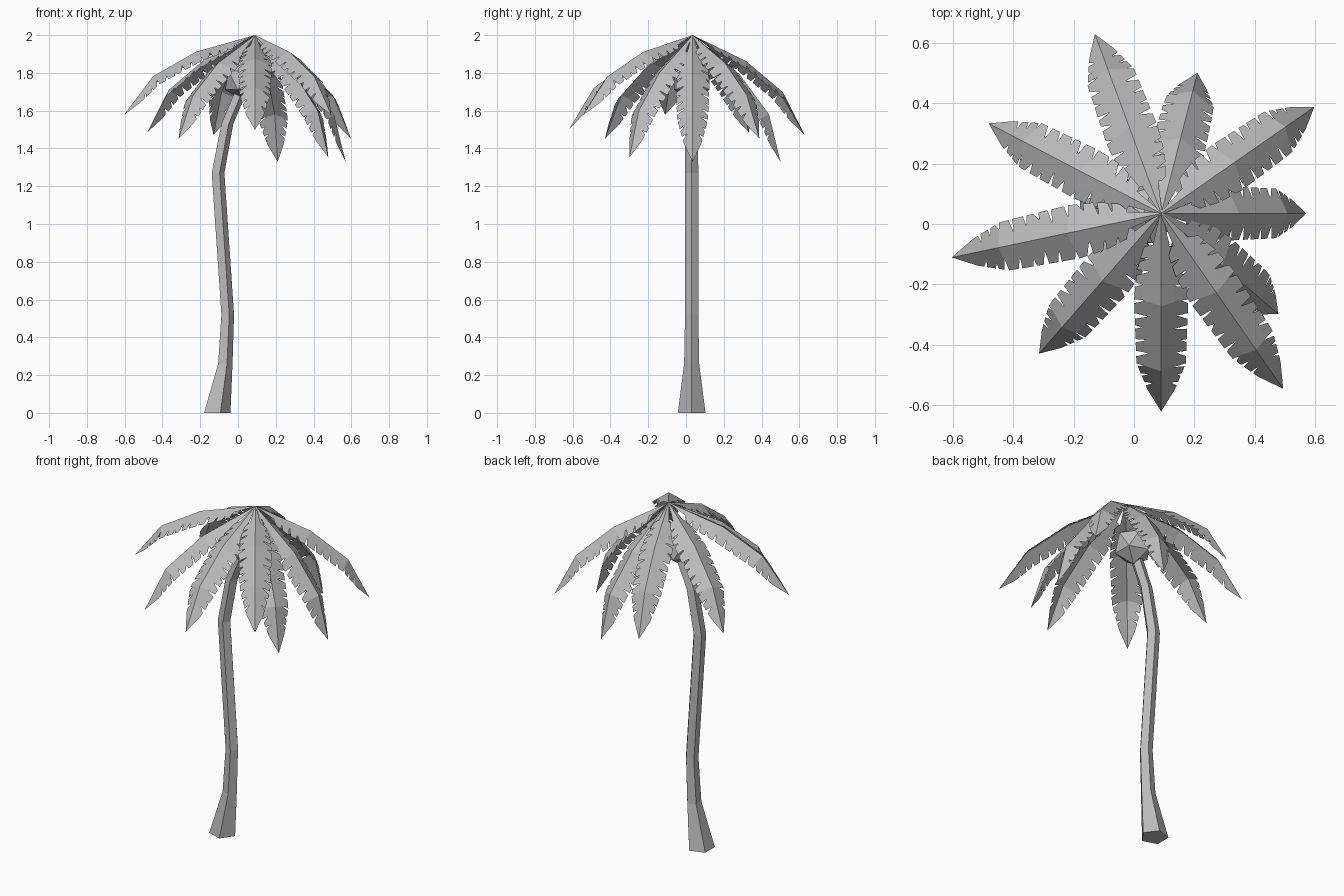
import bpy, bmesh, math
from mathutils import Vector

cube = bpy.data.objects.get("Cube")
if cube:
    bpy.data.objects.remove(cube, do_unlink=True)

grey = bpy.data.materials.new("plain grey")
grey.use_nodes = True
colour = (0.5, 0.5, 0.5, 1)
grey.diffuse_color = colour
grey.node_tree.nodes["Principled BSDF"].inputs["Base Color"].default_value = colour

APEX = Vector((0.09, 0.035, 2.0))
UP = Vector((0, 0, 1))


def finish(bm, name):
    mesh = bpy.data.meshes.new(name)
    bm.to_mesh(mesh)
    bm.free()
    mesh.materials.append(grey)
    obj = bpy.data.objects.new(name, mesh)
    bpy.context.collection.objects.link(obj)
    return obj


def lerp(table, t):
    """Piecewise linear lookup in a short profile."""
    for (a, u), (b, v) in zip(table, table[1:]):
        if t <= b:
            return u + (v - u) * (t - a) / (b - a)
    return table[-1][1]


# Trunk: five-sided tube through a few rings (centre x, height, radius)
RINGS = [(-0.117, 0, 0.077), (-0.071, 0.26, 0.042), (-0.058, 0.52, 0.037),
         (-0.109, 1.27, 0.037), (-0.06, 1.53, 0.035), (0.02, 1.72, 0.035)]
bm = bmesh.new()
loops = []
for cx, z, r in RINGS:
    angles = [math.tau * i / 5 for i in range(5)]
    loops.append([bm.verts.new((cx + r * math.cos(a), 0.03 + r * math.sin(a), z))
                  for a in angles])
for low, high in zip(loops, loops[1:]):
    for i in range(5):
        j = (i + 1) % 5
        bm.faces.new((low[i], low[j], high[j], high[i]))
bm.faces.new(loops[0][::-1])
bm.faces.new(loops[-1])
finish(bm, "trunk")

# Faceted bud under the crown
bm = bmesh.new()
bmesh.ops.create_icosphere(bm, subdivisions=1, radius=0.11)
bmesh.ops.translate(bm, verts=bm.verts, vec=(0.03, 0.03, 1.76))
finish(bm, "crown_bud")

# Fronds: one arched, folded leaf shape swung to each tip
LENGTH = 0.825
ARCH = [(0, 0), (0.32, 0.088), (0.585, 0.095), (LENGTH, 0)]
WIDTH = [(0, 0.004), (0.13, 0.055), (0.22, 0.08), (0.32, 0.09),
         (0.585, 0.082), (0.72, 0.046), (LENGTH, 0)]
CUTS = [0.12, 0.17, 0.215, 0.265, 0.32, 0.38, 0.43, 0.48, 0.53, 0.585, 0.63, 0.675, 0.72]
TIPS = [(-0.13, 0.63, 1.47), (0.21, 0.50, 1.33), (0.60, 0.39, 1.45),
        (0.57, 0.035, 1.33), (0.48, -0.30, 1.35), (0.49, -0.54, 1.58),
        (0.09, -0.62, 1.50), (-0.315, -0.43, 1.45), (-0.60, -0.11, 1.58),
        (-0.475, 0.33, 1.49)]


def frond(number, tip):
    along = (Vector(tip) - APEX).normalized()
    side = along.cross(UP).normalized()
    normal = side.cross(along)
    bm = bmesh.new()

    def point(t, s):
        lift = lerp(ARCH, t) - 0.55 * abs(s)
        return bm.verts.new(APEX + along * t + normal * lift + side * s)

    def face(*corners):
        bm.faces.new([point(t, s) for t, s in corners])

    for sign in (1, -1):
        # Bare stalk
        root = CUTS[0]
        face((0, 0), (root, 0), (root, sign * 0.028), (0, sign * 0.003))
        # Inner web and slanted leaflets with narrow slits between them
        for k, (a, b) in enumerate(zip(CUTS, CUTS[1:])):
            depth = (0.5, 0.7, 0.6)[(k + (sign > 0)) % 3]
            ia, ib = (sign * depth * lerp(WIDTH, t) for t in (a, b))
            face((a, 0), (b, 0), (b, ib), (a, ia))
            gap = 0.16 * (b - a) * (1 + (k + number) % 3)
            oa, ob = a + 0.012 + gap * 0.6, b + 0.012 - gap * 0.4
            face((a, ia), (b, ib), (ob, sign * lerp(WIDTH, ob)),
                 (oa, sign * lerp(WIDTH, oa)))
        # Pointed end
        end = CUTS[-1]
        face((end, 0), (LENGTH, 0), (end, sign * lerp(WIDTH, end)))
    bmesh.ops.remove_doubles(bm, verts=bm.verts, dist=0.0005)
    bmesh.ops.recalc_face_normals(bm, faces=bm.faces)
    # Outer side faces upwards
    if sum(f.normal.dot(normal) for f in bm.faces) < 0:
        bmesh.ops.reverse_faces(bm, faces=bm.faces)
    finish(bm, f"frond_{number + 1}")


for number, tip in enumerate(TIPS):
    frond(number, tip)
